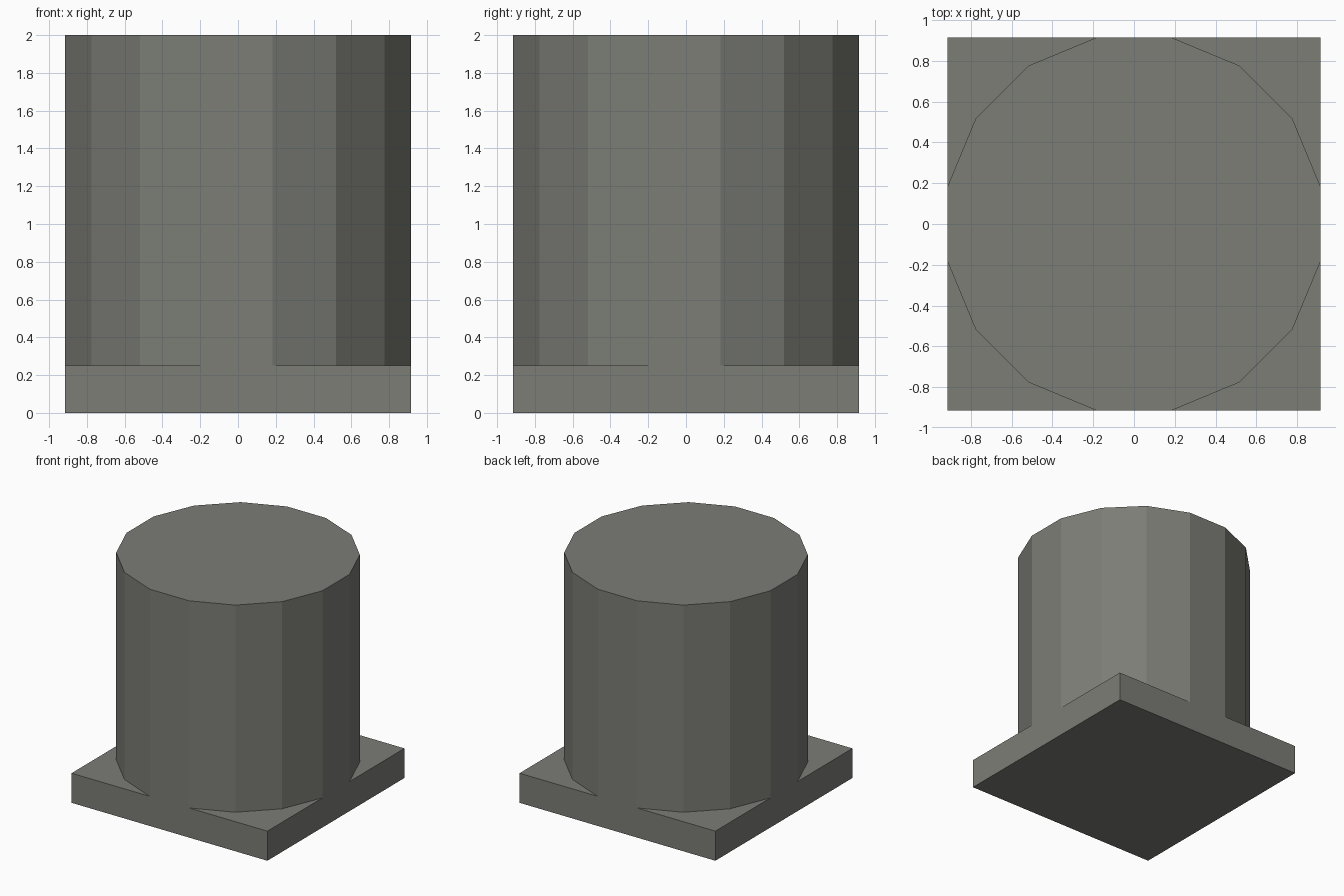
import bpy
import math

if "Cube" in bpy.data.objects:
    bpy.data.objects.remove(bpy.data.objects["Cube"], do_unlink=True)

HALF = 0.915      # half width of the plinth, also the drum's flat-to-centre distance
BASE_TOP = 0.25
TOP = 2.0
SIDES = 16

# One warm grey for the whole model
colour = (0.2, 0.205, 0.18, 1)
grey = bpy.data.materials.new("warm_grey")
grey.use_nodes = True
grey.diffuse_color = colour
bsdf = next(n for n in grey.node_tree.nodes if n.type == "BSDF_PRINCIPLED")
bsdf.inputs["Base Color"].default_value = colour


def finish(name):
    """Name the new part, bake its transform and colour it flat."""
    part = bpy.context.object
    part.name = name
    bpy.ops.object.transform_apply(location=False, rotation=True, scale=True)
    part.data.materials.append(grey)
    bpy.ops.object.shade_flat()


# Square plinth
bpy.ops.mesh.primitive_cube_add(size=1, location=(0, 0, BASE_TOP / 2))
bpy.context.object.scale = (2 * HALF, 2 * HALF, BASE_TOP)
finish("square_base")

# Faceted drum, turned so its flats are flush with the plinth sides
half_step = math.pi / SIDES
bpy.ops.mesh.primitive_cylinder_add(
    vertices=SIDES, radius=HALF / math.cos(half_step), depth=TOP - BASE_TOP,
    location=(0, 0, (TOP + BASE_TOP) / 2), rotation=(0, 0, half_step))
finish("drum")
